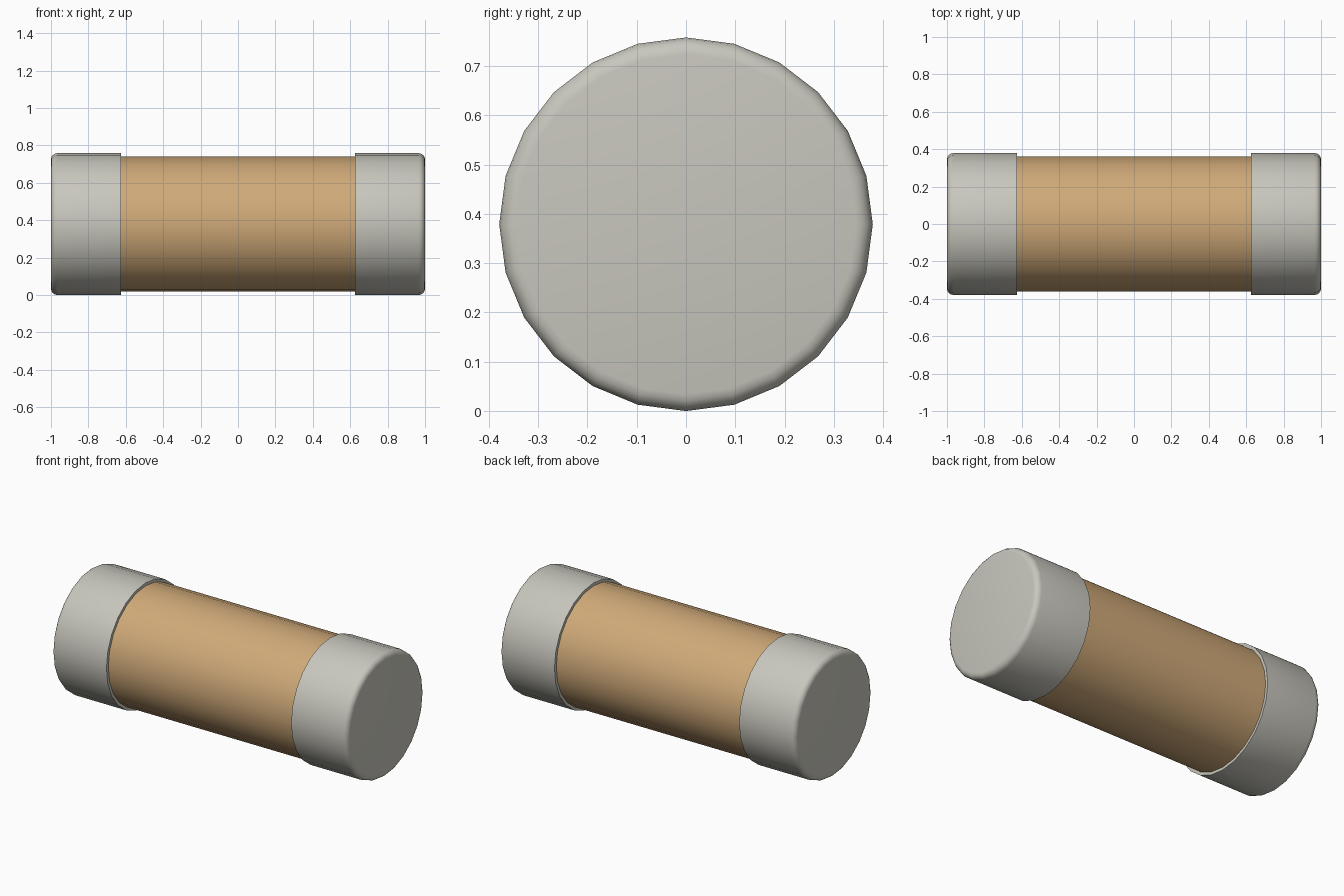
import bpy
import bmesh
import math
from mathutils import Matrix

SIDES = 24
RADIUS = 0.379

cube = bpy.data.objects.get("Cube")
if cube:
    bpy.data.objects.remove(cube, do_unlink=True)


def material(name, colour):
    mat = bpy.data.materials.new(name)
    mat.use_nodes = True
    mat.diffuse_color = (*colour, 1)
    mat.node_tree.nodes["Principled BSDF"].inputs["Base Color"].default_value = (*colour, 1)
    return mat


def lathe(name, profile, mat):
    """Revolve (x, radius) points around the long axis and close both ends."""
    bm = bmesh.new()
    rings = []
    for x, r in profile:
        angles = [math.tau * i / SIDES for i in range(SIDES)]
        rings.append([bm.verts.new((x, r * math.sin(a), RADIUS + r * math.cos(a))) for a in angles])
    for a, b in zip(rings, rings[1:]):
        for i in range(SIDES):
            j = (i + 1) % SIDES
            bm.faces.new((a[i], a[j], b[j], b[i]))
    bm.faces.new(rings[0])
    bm.faces.new(rings[-1])
    bmesh.ops.recalc_face_normals(bm, faces=bm.faces)
    mesh = bpy.data.meshes.new(name)
    bm.to_mesh(mesh)
    bm.free()
    mesh.materials.append(mat)
    obj = bpy.data.objects.new(name, mesh)
    bpy.context.collection.objects.link(obj)
    bpy.ops.object.select_all(action="DESELECT")
    obj.select_set(True)
    bpy.context.view_layer.objects.active = obj
    bpy.ops.object.shade_smooth_by_angle(angle=math.radians(35))
    return obj


metal = material("pale grey metal", (0.58, 0.57, 0.51))
tan = material("tan ceramic", (0.63, 0.40, 0.19))

# Tube between the caps
lathe("tube_body", [(-0.7, 0.361), (0.7, 0.361)], tan)

# End caps with rounded outer rims
bevel = 0.034
rim = [(1 - bevel + bevel * math.sin(t), RADIUS - bevel + bevel * math.cos(t))
       for t in (math.pi / 2 * i / 4 for i in range(5))]
for side, label in ((1, "left"), (-1, "right")):
    profile = [(side * x, r) for x, r in [(0.625, RADIUS)] + rim]
    lathe(label + "_end_cap", profile, metal)
